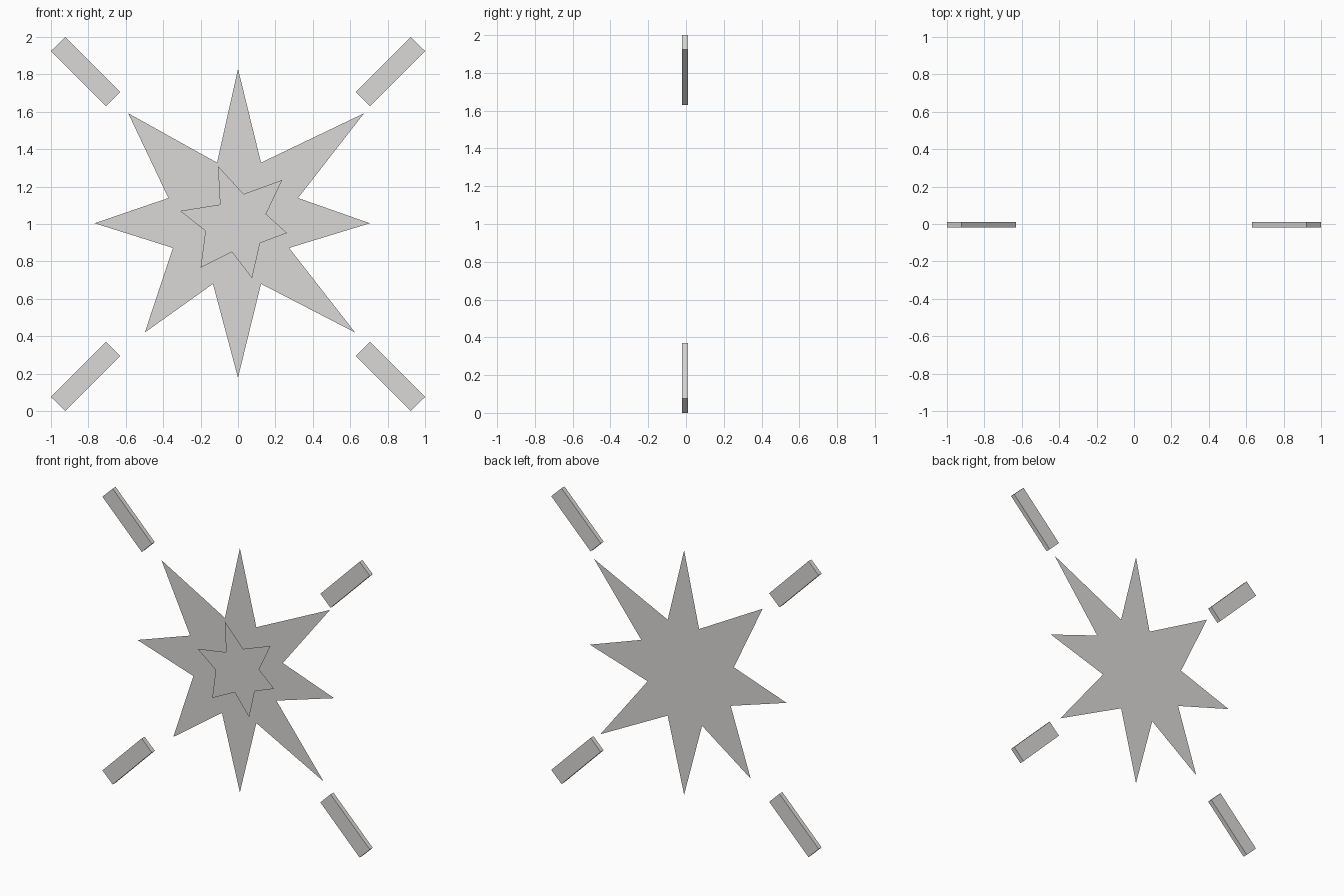
import bpy, bmesh

if "Cube" in bpy.data.objects:
    bpy.data.objects.remove(bpy.data.objects["Cube"])

grey = bpy.data.materials.new("warm_grey")
grey.diffuse_color = (0.7, 0.69, 0.68, 1)
grey.use_nodes = True
grey.node_tree.nodes["Principled BSDF"].inputs["Base Color"].default_value = grey.diffuse_color


def plate(name, outline, y, depth=0.0):
    """Flat (x, z) outline at depth y facing the front, optionally extruded backwards."""
    bm = bmesh.new()
    face = bm.faces.new([bm.verts.new((x, y, z)) for x, z in outline])
    face.normal_update()
    if face.normal.y > 0:
        face.normal_flip()
    if depth:
        res = bmesh.ops.extrude_face_region(bm, geom=[face], use_keep_orig=True)
        verts = [v for v in res["geom"] if isinstance(v, bmesh.types.BMVert)]
        bmesh.ops.translate(bm, verts=verts, vec=(0, depth, 0))
        bmesh.ops.recalc_face_normals(bm, faces=bm.faces)
    mesh = bpy.data.meshes.new(name)
    bm.to_mesh(mesh)
    bm.free()
    mesh.materials.append(grey)
    obj = bpy.data.objects.new(name, mesh)
    bpy.context.collection.objects.link(obj)
    return obj


# Large eight-pointed burst, a flat sheet at the back
plate("outer_burst", [
    (0, 1.83), (0.123, 1.328), (0.674, 1.592), (0.321, 1.139),
    (0.705, 1.004), (0.273, 0.872), (0.626, 0.42), (0.123, 0.68),
    (0, 0.178), (-0.134, 0.68), (-0.498, 0.42), (-0.348, 0.872),
    (-0.766, 1.004), (-0.372, 1.139), (-0.587, 1.592), (-0.112, 1.328),
], 0.02)

# Small six-pointed burst, a flat sheet just in front
plate("inner_burst", [
    (-0.107, 1.31), (0.03, 1.16), (0.236, 1.235), (0.15, 1.053),
    (0.262, 0.952), (0.118, 0.898), (0.075, 0.71), (-0.032, 0.85),
    (-0.2, 0.767), (-0.174, 0.963), (-0.31, 1.07), (-0.096, 1.104),
], 0.011)

# Four diagonal corner bars, mirrored about x = 0 and z = 1
bar = [(1.0, 0.925), (0.923, 1.0), (0.63, 0.705), (0.706, 0.63)]
for vert, sz in (("upper", 1), ("lower", -1)):
    for side, sx in (("right", 1), ("left", -1)):
        plate(f"{vert}_{side}_bar", [(sx * x, 1 + sz * z) for x, z in bar], -0.02, 0.031)
